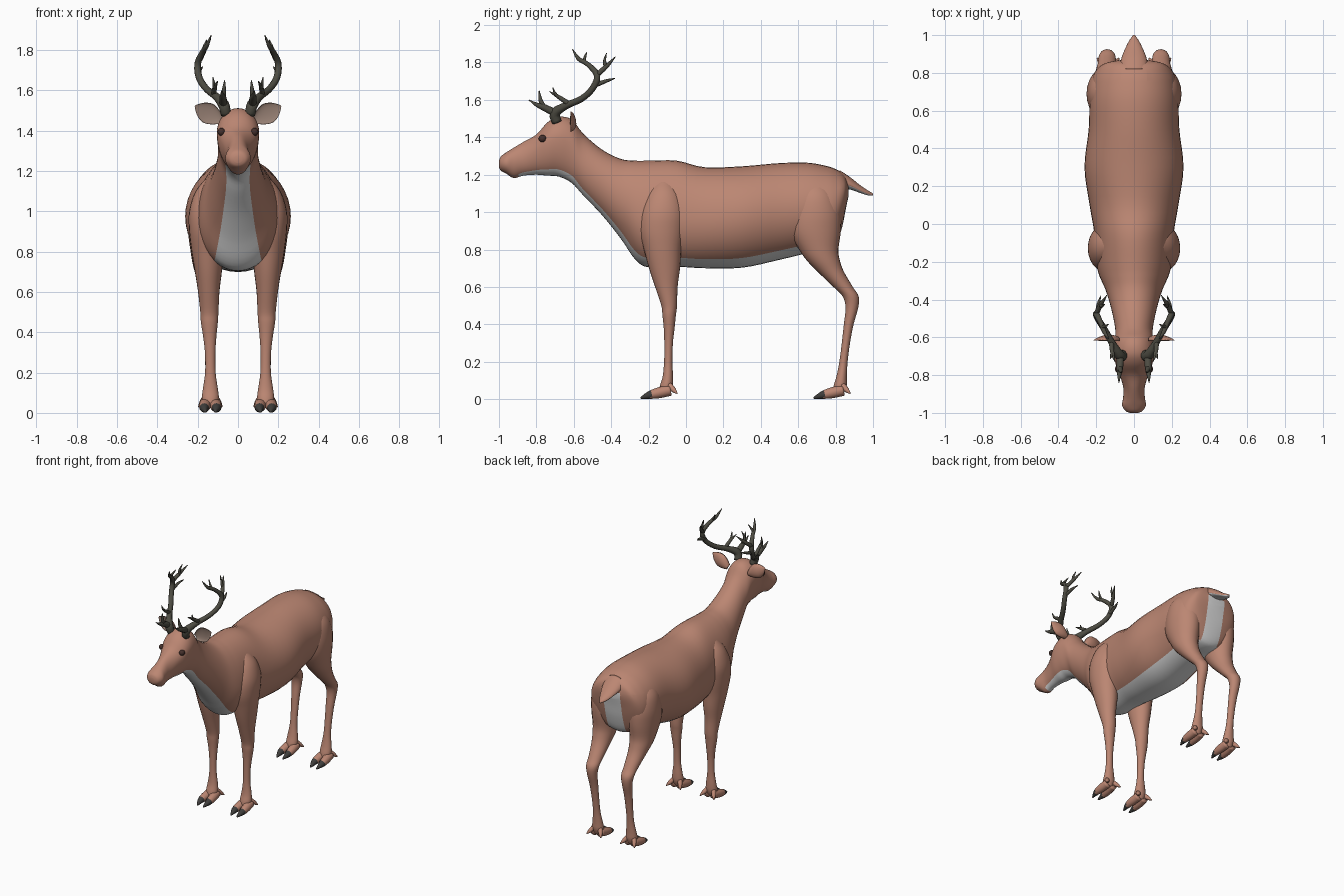
import bpy, bmesh, math
from mathutils import Vector


def material(name, rgb):
    m = bpy.data.materials.new(name)
    m.diffuse_color = (*rgb, 1)
    return m


COAT = material("reddish brown coat", (0.50, 0.24, 0.17))
WHITE = material("pale underside", (0.72, 0.72, 0.72))
ANTLER = material("dark antler", (0.075, 0.072, 0.055))
HOOF = material("dark hoof", (0.05, 0.048, 0.045))
EAR = material("inner ear", (0.30, 0.21, 0.17))
EYE = material("dark eye", (0.06, 0.03, 0.025))


def smooth(rows, n=4):
    """Catmull-Rom interpolation of rows of numbers."""
    out = []
    for k in range(len(rows) - 1):
        a, b, c, d = (rows[max(0, min(len(rows) - 1, k + o))] for o in (-1, 0, 1, 2))
        for s in range(n):
            t = s / n
            out.append([0.5 * (2 * q + (r - p) * t + (2 * p - 5 * q + 4 * r - e) * t * t
                               + (3 * q - p - 3 * r + e) * t ** 3)
                        for p, q, r, e in zip(a, b, c, d)])
    out.append(list(rows[-1]))
    return out


def loft(name, parts, mats, rule=None, mirror=False):
    """Skin each list of rings; rule(centre, segment) picks the material."""
    bm = bmesh.new()
    for rings in parts:
        vs = [[bm.verts.new(p) for p in r] for r in rings]
        n = len(vs[0])
        for a, b in zip(vs, vs[1:]):
            for j in range(n):
                f = bm.faces.new((a[j], a[(j + 1) % n], b[(j + 1) % n], b[j]))
                if rule:
                    f.material_index = rule(f.calc_center_median(), j)
        for cap in (vs[0], vs[-1]):
            f = bm.faces.new(cap)
            if rule:
                f.material_index = rule(f.calc_center_median(), n // 2)
    bmesh.ops.recalc_face_normals(bm, faces=bm.faces)
    for f in bm.faces:
        f.smooth = True
    me = bpy.data.meshes.new(name)
    bm.to_mesh(me)
    bm.free()
    for m in mats:
        me.materials.append(m)
    ob = bpy.data.objects.new(name, me)
    bpy.context.collection.objects.link(ob)
    if mirror:
        mod = ob.modifiers.new("mirror", 'MIRROR')
        mod.use_mirror_merge = False
    return ob


def trunk_rings(rows, n):
    """Upright egg sections: y, top, bottom, half width, height of widest point."""
    rings = []
    for y, zt, zb, w, f in smooth(rows):
        zm = zb + (zt - zb) * f
        ring = []
        for i in range(n):
            t = 2 * math.pi * i / n
            c = -math.cos(t)
            ring.append((w * math.sin(t), y, zm + c * ((zt - zm) if c > 0 else (zm - zb))))
        rings.append(ring)
    return rings


def tube(points, n=10, steps=3):
    """Tapered tube through x, y, z, radius points."""
    rows = smooth(points, steps)
    pts = [Vector(r[:3]) for r in rows]
    rings = []
    for k, p in enumerate(pts):
        t = (pts[min(k + 1, len(pts) - 1)] - pts[max(k - 1, 0)]).normalized()
        u = t.cross(Vector((1, 0, 0))).normalized()
        v = t.cross(u)
        r = max(rows[k][3], 0.001)
        rings.append([p + r * (u * math.cos(a) + v * math.sin(a))
                      for a in (2 * math.pi * i / n for i in range(n))])
    return rings


# Head, neck and trunk in one loft from nose to rump
body_rows = [(-1.0, 1.275, 1.24, .02, .5), (-.99, 1.298, 1.222, .045, .5), (-.96, 1.32, 1.205, .063, .5),
             (-.92, 1.345, 1.182, .058, .5), (-.87, 1.375, 1.195, .056, .5), (-.80, 1.415, 1.20, .075, .6),
             (-.74, 1.48, 1.195, .098, .62), (-.68, 1.51, 1.19, .105, .62), (-.61, 1.495, 1.155, .10, .6),
             (-.55, 1.42, 1.09, .10, .5), (-.45, 1.335, .985, .12, .5), (-.35, 1.285, .86, .15, .48),
             (-.27, 1.275, .745, .185, .45), (-.2, 1.275, .705, .20, .45), (-.05, 1.275, .708, .21, .45),
             (.1, 1.24, .70, .235, .47), (.3, 1.245, .703, .262, .5), (.5, 1.262, .745, .24, .5),
             (.65, 1.264, .78, .235, .5), (.75, 1.247, .79, .225, .5), (.80, 1.23, .82, .21, .5),
             (.835, 1.21, .92, .18, .5), (.855, 1.185, 1.02, .14, .5), (.868, 1.15, 1.08, .07, .5)]
body = loft("body", [trunk_rings(body_rows, 40)], [COAT, WHITE],
            lambda c, j: int((j < 4 or j >= 36) and -.9 < c.y < .78))

# Pale rump patch cut into the back of the body
bm = bmesh.new()
bm.from_mesh(body.data)
for co, no in (((.07, 0, 0), (1, 0, 0)), ((-.07, 0, 0), (1, 0, 0)), ((0, 0, 1.13), (0, 0, 1))):
    faces = [f for f in bm.faces if f.calc_center_median().y > .77]
    geom = faces + list({e for f in faces for e in f.edges}) + list({v for f in faces for v in f.verts})
    bmesh.ops.bisect_plane(bm, geom=geom, plane_co=co, plane_no=no)
for f in bm.faces:
    c = f.calc_center_median()
    if c.y > .77 and abs(c.x) < .07 and c.z < 1.13:
        f.material_index = 1
bm.to_mesh(body.data)
bm.free()

# Tail, pale below
tail_rows = [(.82, 1.225, 1.13, .08, .4), (.88, 1.185, 1.12, .066, .4), (.93, 1.145, 1.103, .046, .4),
             (.97, 1.118, 1.09, .026, .4), (1.0, 1.10, 1.088, .005, .4)]
loft("tail", [trunk_rings(tail_rows, 24)], [COAT, WHITE], lambda c, j: int(j < 5 or j >= 19))


# Legs: height, centre x, centre y, radius x, radius y
def leg(name, rows):
    rings = [[(cx + rx * math.cos(a), cy + ry * math.sin(a), z)
              for a in (2 * math.pi * i / 24 for i in range(24))]
             for z, cx, cy, rx, ry in smooth(rows)]
    loft(name, [rings], [COAT], mirror=True)


leg("front_legs", [(1.17, .12, -.12, .03, .04), (1.1, .135, -.12, .075, .09), (1.0, .15, -.125, .092, .12),
                   (.9, .152, -.13, .09, .12), (.8, .15, -.125, .08, .10), (.7, .147, -.115, .067, .083),
                   (.6, .145, -.105, .053, .06), (.5, .142, -.09, .045, .042), (.45, .142, -.09, .042, .036),
                   (.38, .14, -.09, .033, .029), (.3, .138, -.093, .026, .023), (.2, .137, -.095, .026, .022),
                   (.12, .137, -.097, .037, .028), (.07, .137, -.105, .042, .035), (.03, .137, -.115, .03, .03)])
leg("hind_legs", [(1.18, .11, .69, .05, .05), (1.1, .13, .69, .098, .11), (1.0, .145, .69, .105, .138),
                  (.9, .148, .69, .1, .138), (.8, .15, .71, .085, .105), (.74, .15, .735, .075, .088),
                  (.68, .147, .775, .063, .07), (.6, .143, .84, .05, .052), (.55, .142, .88, .045, .043),
                  (.49, .142, .887, .036, .034), (.4, .14, .87, .03, .026), (.3, .138, .855, .026, .022),
                  (.2, .137, .842, .026, .022), (.12, .137, .832, .037, .028), (.07, .137, .824, .042, .035),
                  (.03, .137, .814, .03, .03)])

# Feet: two toes with dark tips and two dewclaws each
for name, y0 in (("front_feet", -.105), ("hind_feet", .82)):
    parts = []
    for s in (-1, 1):
        toe = [(.022, .02, .048, .03), (.028, -.04, .034, .029), (.03, -.09, .022, .021), (.024, -.137, .006, .005)]
        claw = [(.025, .015, .075, .016), (.042, .038, .05, .014), (.058, .058, .03, .003)]
        for path in (toe, claw):
            parts.append(tube([(.137 + s * x, y0 + y, z, r) for x, y, z, r in path], 12, 4))
    loft(name, parts, [COAT, HOOF], lambda c, j, y0=y0: int(c.y < y0 - .082), True)

# Antlers: main beam and tines
antler_paths = [
    [(.06, -.69, 1.48, .026), (.072, -.70, 1.53, .028), (.11, -.64, 1.57, .019), (.155, -.56, 1.605, .017),
     (.192, -.50, 1.66, .017), (.20, -.475, 1.73, .017), (.175, -.525, 1.79, .013), (.155, -.575, 1.82, .011),
     (.133, -.607, 1.872, .002)],
    [(.072, -.70, 1.53, .02), (.075, -.76, 1.56, .018), (.078, -.80, 1.575, .011), (.08, -.84, 1.60, .002)],
    [(.075, -.76, 1.56, .014), (.07, -.778, 1.60, .011), (.066, -.785, 1.65, .002)],
    [(.12, -.62, 1.575, .014), (.115, -.68, 1.615, .011), (.10, -.73, 1.645, .002)],
    [(.115, -.68, 1.612, .01), (.12, -.70, 1.635, .007), (.125, -.712, 1.665, .002)],
    [(.194, -.495, 1.675, .013), (.19, -.43, 1.70, .010), (.175, -.38, 1.715, .002)],
    [(.20, -.475, 1.735, .014), (.175, -.425, 1.78, .012), (.145, -.378, 1.83, .002)],
    [(.175, -.43, 1.775, .011), (.17, -.435, 1.81, .008), (.155, -.425, 1.85, .002)],
    [(.168, -.545, 1.805, .009), (.15, -.54, 1.83, .007), (.135, -.53, 1.855, .002)]]
loft("antlers", [tube(p) for p in antler_paths], [ANTLER], mirror=True)

# Ears: cupped leaves opening forward
base, axis = Vector((.085, -.62, 1.45)), Vector((.87, .02, .49)).normalized()
across = Vector((-axis.z, 0, axis.x))
ear_rings = []
for d, w, k in smooth([(0, .02, .025), (.035, .042, .032), (.075, .052, .03), (.115, .036, .018), (.147, .004, .003)]):
    ear_rings.append([base + axis * d + across * w * math.cos(a)
                      + Vector((0, k * math.sin(a) if math.sin(a) > 0 else -k * .45 * math.sin(a), 0))
                      for a in (2 * math.pi * (i + .02) / 20 for i in range(20))])
loft("ears", [ear_rings], [COAT, EAR], lambda c, j: int(10 <= j < 20), True)

# Eyes
eye_rings = [[(.082 + .019 * math.cos(p), -.767 + .021 * math.sin(p) * math.cos(a), 1.393 + .02 * math.sin(p) * math.sin(a))
              for a in (2 * math.pi * i / 16 for i in range(16))]
             for p in (math.pi * (k + .2) / 10.4 for k in range(11))]
loft("eyes", [eye_rings], [EYE], mirror=True)
